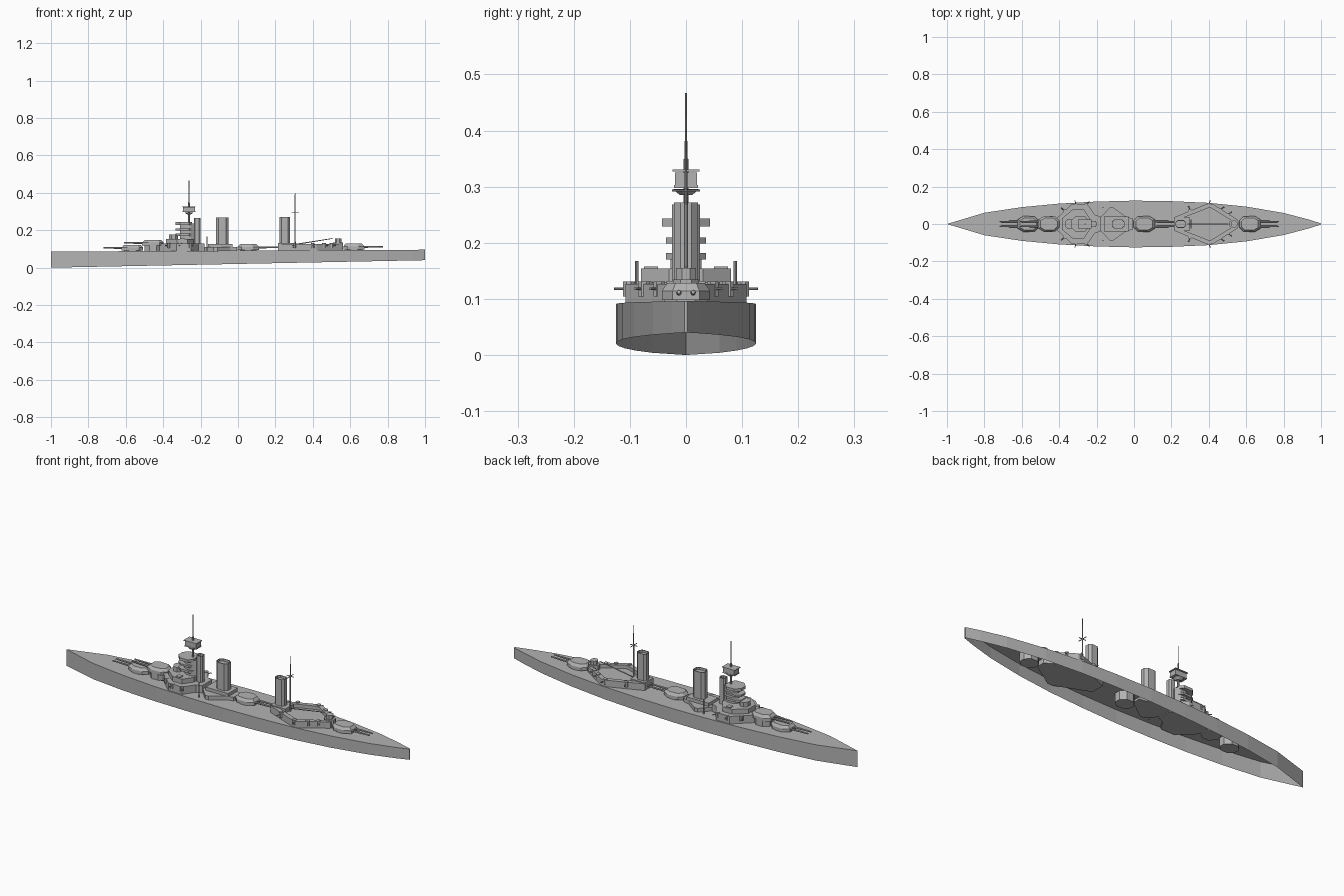
import bpy, bmesh, math
from mathutils import Vector

cube = bpy.data.objects.get("Cube")
if cube:
    bpy.data.objects.remove(cube)

grey = bpy.data.materials.new("warship grey")
grey.use_nodes = True
grey.diffuse_color = (0.45, 0.45, 0.45, 1)
grey.node_tree.nodes["Principled BSDF"].inputs["Base Color"].default_value = (0.45, 0.45, 0.45, 1)


def finish(name, bm, recalc=True):
    if recalc:
        bmesh.ops.recalc_face_normals(bm, faces=bm.faces)
    mesh = bpy.data.meshes.new(name)
    bm.to_mesh(mesh)
    bm.free()
    mesh.materials.append(grey)
    obj = bpy.data.objects.new(name, mesh)
    bpy.context.collection.objects.link(obj)
    return obj


def mirrored(half):
    """Close a half outline (x, y) across the centre line."""
    return half + [(x, -y) for x, y in reversed(half) if y > 0]


def prism(name, outline, z0, z1, top_scale=1.0, well=None):
    """Extrude a plan outline; well = (rim width, depth) sinks the top."""
    bm = bmesh.new()
    n = len(outline)
    cx = sum(p[0] for p in outline) / n
    cy = sum(p[1] for p in outline) / n
    low = [bm.verts.new((x, y, z0)) for x, y in outline]
    high = [bm.verts.new((cx + (x - cx) * top_scale, cy + (y - cy) * top_scale, z1))
            for x, y in outline]
    bm.faces.new(low)
    top = bm.faces.new(high)
    for i in range(n):
        j = (i + 1) % n
        bm.faces.new((low[i], low[j], high[j], high[i]))
    bmesh.ops.recalc_face_normals(bm, faces=bm.faces)
    if well:
        bmesh.ops.inset_region(bm, faces=[top], thickness=well[0])
        inner = bmesh.ops.extrude_discrete_faces(bm, faces=[top])["faces"][0]
        bmesh.ops.translate(bm, verts=inner.verts, vec=(0, 0, -well[1]))
    return finish(name, bm, recalc=False)


def box(name, x0, x1, y0, y1, z0, z1):
    return prism(name, [(x0, y0), (x1, y0), (x1, y1), (x0, y1)], z0, z1)


def ring(cx, cy, rx, ry, sides=8):
    step = 2 * math.pi / sides
    return [(cx + rx * math.cos((i + .5) * step), cy + ry * math.sin((i + .5) * step))
            for i in range(sides)]


def rod(name, a, b, r0, r1=None, sides=8):
    """Tapered cylinder between two points."""
    a, b = Vector(a), Vector(b)
    bm = bmesh.new()
    bmesh.ops.create_cone(bm, cap_ends=True, segments=sides, radius1=r0,
                          radius2=r0 if r1 is None else r1, depth=(b - a).length)
    turn = (b - a).to_track_quat('Z', 'Y').to_matrix().to_4x4()
    bmesh.ops.transform(bm, matrix=turn, verts=bm.verts)
    bmesh.ops.translate(bm, verts=bm.verts, vec=(a + b) / 2)
    return finish(name, bm)


def deck_z(x):
    return .091 + .005 * x


# Hull: open-bottomed shell with a flat deck
half_hull = [(-1, 0), (-.9, .03), (-.8, .06), (-.6, .09), (-.4, .109), (-.2, .12), (0, .125),
             (.2, .122), (.4, .113), (.6, .093), (.8, .059), (.93, .025), (1, .003)]
bm = bmesh.new()
plan = mirrored(half_hull)
deck = [bm.verts.new((x, y, deck_z(x))) for x, y in plan]
keel = [bm.verts.new((x, y, .02 + .02 * x)) for x, y in plan]
deck_face = bm.faces.new(deck)
for i in range(len(plan)):
    j = (i + 1) % len(plan)
    bm.faces.new((deck[i], keel[i], keel[j], deck[j]))
bmesh.ops.recalc_face_normals(bm, faces=bm.faces)
deck_face.normal_update()
if deck_face.normal.z < 0:
    bmesh.ops.reverse_faces(bm, faces=bm.faces)
finish("hull", bm, recalc=False)


# Main gun turrets: barbette, eight-sided gunhouse, twin barrels
def turret(name, x, facing, lift, reach):
    z = deck_z(x) + lift
    prism(name + "_barbette", ring(x, 0, .048, .042), z - .045, z + .005)
    half = [(-.057, .018), (-.035, .04), (.025, .043), (.057, .024)]
    outline = mirrored([(x + facing * px, py) for px, py in half])
    prism(name + "_gunhouse", outline, z + .004, z + .02)
    prism(name + "_roof", outline, z + .02, z + .034, .78)
    for s in (-1, 1):
        rod(name + "_barrel", (x + facing * .04, s * .013, z + .017),
            (x + facing * reach, s * .013, z + .018), .0055, .0035)


turret("fore_turret", -.565, -1, 0, .155)
turret("raised_fore_turret", -.455, -1, .026, .155)
turret("middle_turret", .055, 1, 0, .2)
turret("aft_turret", .62, 1, 0, .155)

# Forward superstructure tiers
prism("forward_shelter_deck", mirrored([(-.42, .025), (-.33, .108), (-.25, .108), (-.21, .05),
                                        (-.18, .04)]), .075, .129)
prism("raised_turret_base", ring(-.455, 0, .05, .045), .07, .12)
prism("bridge_deck", mirrored([(-.385, .03), (-.325, .08), (-.27, .08), (-.235, .03)]), .129, .154)
prism("conning_tower", ring(-.345, 0, .026, .03), .154, .178)
prism("funnel_deckhouse", mirrored([(-.18, .035), (-.13, .088), (-.11, .088), (-.04, .037),
                                    (-.005, .03)]), .08, .11)
box("middle_funnel_base", -.16, -.03, -.04, .04, .11, .127)

# Bridge tower with stacked platforms
prism("bridge_tower", ring(-.27, 0, .042, .026), .15, .235)
for z, w, thick in ((.17, .036, .012), (.199, .036, .01), (.229, .043, .014)):
    outline = mirrored([(-.335, .018), (-.31, w), (-.262, w), (-.245, .02)])
    prism("bridge_platform", outline, z, z + thick)

# Funnels
for name, x0, x1, w, top in (("fore_funnel", -.236, -.2, .016, .266),
                             ("middle_funnel", -.118, -.05, .025, .268),
                             ("aft_funnel", .222, .278, .021, .272)):
    c = (x1 - x0) * .2
    outline = mirrored([(x0, w - c), (x0 + c, w), (x1 - c, w), (x1, w - c)])
    prism(name, outline, .09, top, well=(.004, .012))

# Foremast with spotting top
rod("foremast", (-.262, 0, .15), (-.262, 0, .35), .006, .004)
rod("foremast_pole", (-.262, 0, .35), (-.262, 0, .467), .0025, .0015)
prism("spotting_top_support", ring(-.262, 0, .012, .012), .285, .296, 2.1)
box("spotting_top", -.295, -.23, -.02, .02, .302, .325)
box("spotting_top_floor", -.297, -.228, -.021, .021, .298, .303)
box("spotting_top_roof", -.3, -.226, -.024, .024, .327, .331)

# Mainmast with crossed yards and boat boom
rod("mainmast", (.305, 0, .09), (.305, 0, .3), .004, .003)
rod("mainmast_pole", (.305, 0, .3), (.305, 0, .4), .0025, .0015)
rod("mainmast_yard", (.305, -.025, .293), (.305, .025, .293), .002)
rod("mainmast_spreader", (.285, 0, .293), (.325, 0, .293), .002)
rod("boat_boom", (.31, 0, .125), (.505, 0, .156), .003, .002)

# Aft superstructure with sunken boat deck
prism("aft_superstructure", mirrored([(.215, .036), (.39, .108), (.42, .108), (.555, .022)]),
      .065, .127, well=(.024, .018))
box("aft_funnel_base", .215, .3, -.035, .035, .1, .132)
prism("aft_director_base", ring(.535, 0, .03, .025), .09, .135)
prism("aft_director", ring(.535, 0, .019, .019), .135, .155)

# Secondary guns, boat posts and rangefinders on both sides
for s in (-1, 1):
    for x, y, dx, dy in ((.46, .075, .8, .6), (.5, .048, .8, .6), (.4, .102, .3, .95),
                         (.3, .07, -.3, .95), (-.255, .1, .6, .8), (-.31, .1, -.2, .95),
                         (-.37, .068, -.7, .7)):
        prism("secondary_mount", ring(x, s * y, .011, .011), .104, .131)
        rod("secondary_barrel", (x, s * y, .118),
            (x + dx * .027, s * (y + dy * .027), .118), .0025)
    rod("boat_post", (-.165, s * .088, .085), (-.165, s * .088, .168), .003)
    box("bridge_wing_house", -.31, -.285, s * .05, s * .075, .15, .158)
